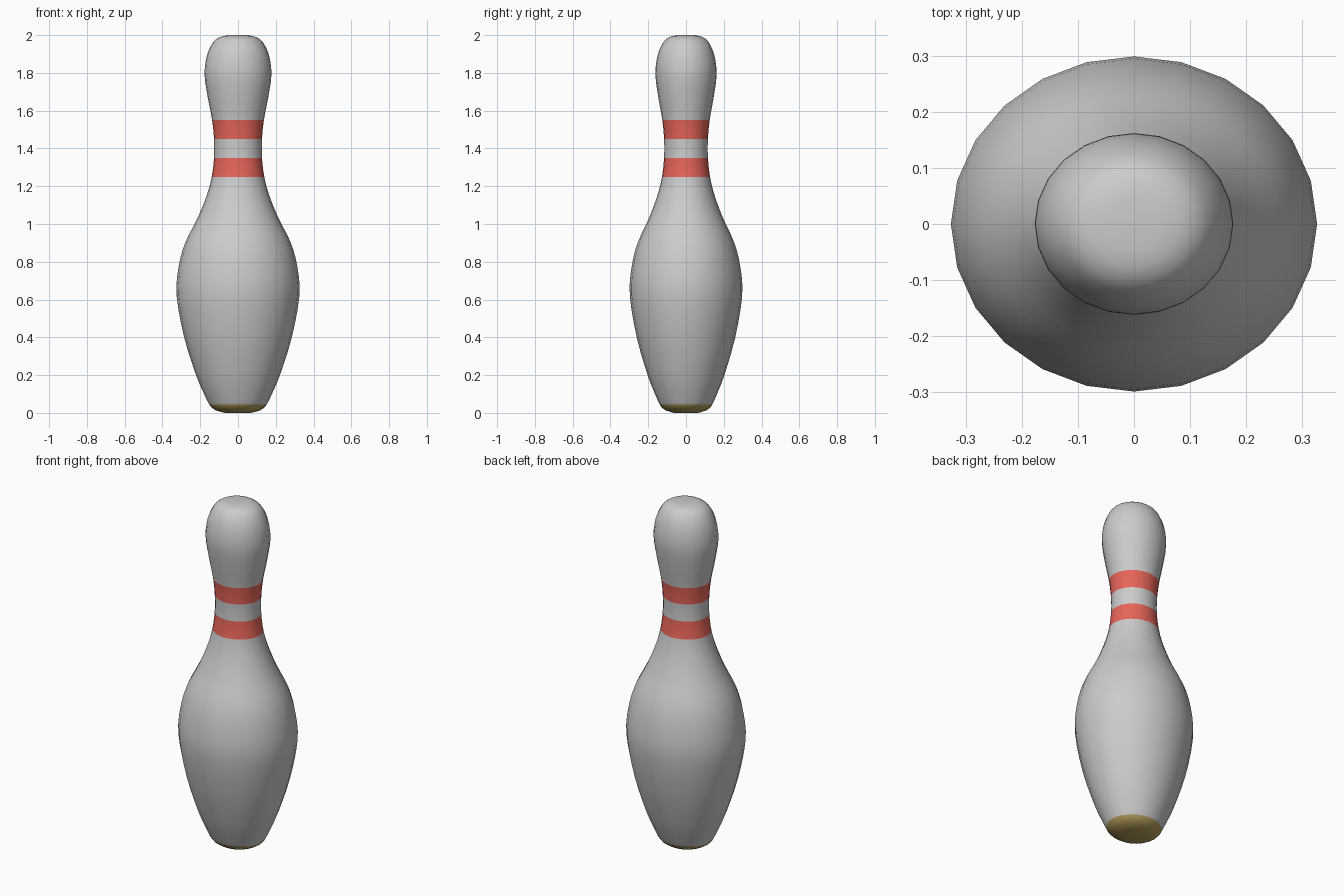
import bpy, bmesh, math
from mathutils import Vector

if "Cube" in bpy.data.objects:
    bpy.data.objects.remove(bpy.data.objects["Cube"])

SIDES, STEPS, DEPTH = 24, 3, 0.915


def material(name, color):
    m = bpy.data.materials.new(name)
    m.diffuse_color = (*color, 1)
    m.use_nodes = True
    m.node_tree.nodes["Principled BSDF"].inputs["Base Color"].default_value = m.diffuse_color
    return m


def smooth(points):
    """Catmull-Rom curve through (radius, height) points."""
    p = [Vector(q) for q in points]
    p = [2 * p[0] - p[1]] + p + [2 * p[-1] - p[-2]]
    out = []
    for a, b, c, d in zip(p, p[1:], p[2:], p[3:]):
        for i in range(STEPS):
            t = i / STEPS
            out.append(0.5 * (2 * b + (c - a) * t + (2 * a - 5 * b + 4 * c - d) * t * t
                              + (3 * b - a - 3 * c + d) * t ** 3))
    return out + [p[-2]]


# Profiles: rounded base, then body, neck and head
base = [(0.07, 0.0), (0.115, 0.012), (0.14, 0.028), (0.153, 0.045)]
body = [(0.153, 0.045), (0.175, 0.09), (0.222, 0.2), (0.285, 0.4), (0.325, 0.62),
        (0.315, 0.77), (0.28, 0.9), (0.215, 1.03), (0.166, 1.15), (0.139, 1.25),
        (0.127, 1.35), (0.127, 1.45), (0.137, 1.55), (0.160, 1.67), (0.177, 1.79),
        (0.165, 1.89), (0.133, 1.96), (0.095, 1.99), (0.05, 2.0)]
profile = [Vector(q) for q in base[:-1]] + smooth(body)

# Pin skin made of oval rings
bm = bmesh.new()
rings = []
for r, z in profile:
    rings.append([bm.verts.new((r * math.cos(a), DEPTH * r * math.sin(a), z))
                  for a in (2 * math.pi * i / SIDES for i in range(SIDES))])
for lo, hi in zip(rings, rings[1:]):
    z = (lo[0].co.z + hi[0].co.z) / 2
    slot = 2 if z < 0.045 else 1 if 1.25 < z < 1.35 or 1.45 < z < 1.55 else 0
    for i in range(SIDES):
        j = (i + 1) % SIDES
        bm.faces.new((lo[i], lo[j], hi[j], hi[i])).material_index = slot

# Caps
bm.faces.new(rings[0][::-1]).material_index = 2
tip = bm.verts.new((0, 0, 1.998))
for i in range(SIDES):
    bm.faces.new((rings[-1][i], rings[-1][(i + 1) % SIDES], tip))

mesh = bpy.data.meshes.new("bowling_pin")
bm.to_mesh(mesh)
bm.free()
for m in (material("white", (0.8, 0.8, 0.8)), material("red_stripe", (0.8, 0.13, 0.1)),
          material("brown_base", (0.45, 0.33, 0.1))):
    mesh.materials.append(m)
pin = bpy.data.objects.new("bowling_pin", mesh)
bpy.context.collection.objects.link(pin)
bpy.context.view_layer.objects.active = pin
pin.select_set(True)
bpy.ops.object.shade_smooth_by_angle(angle=math.radians(35))
